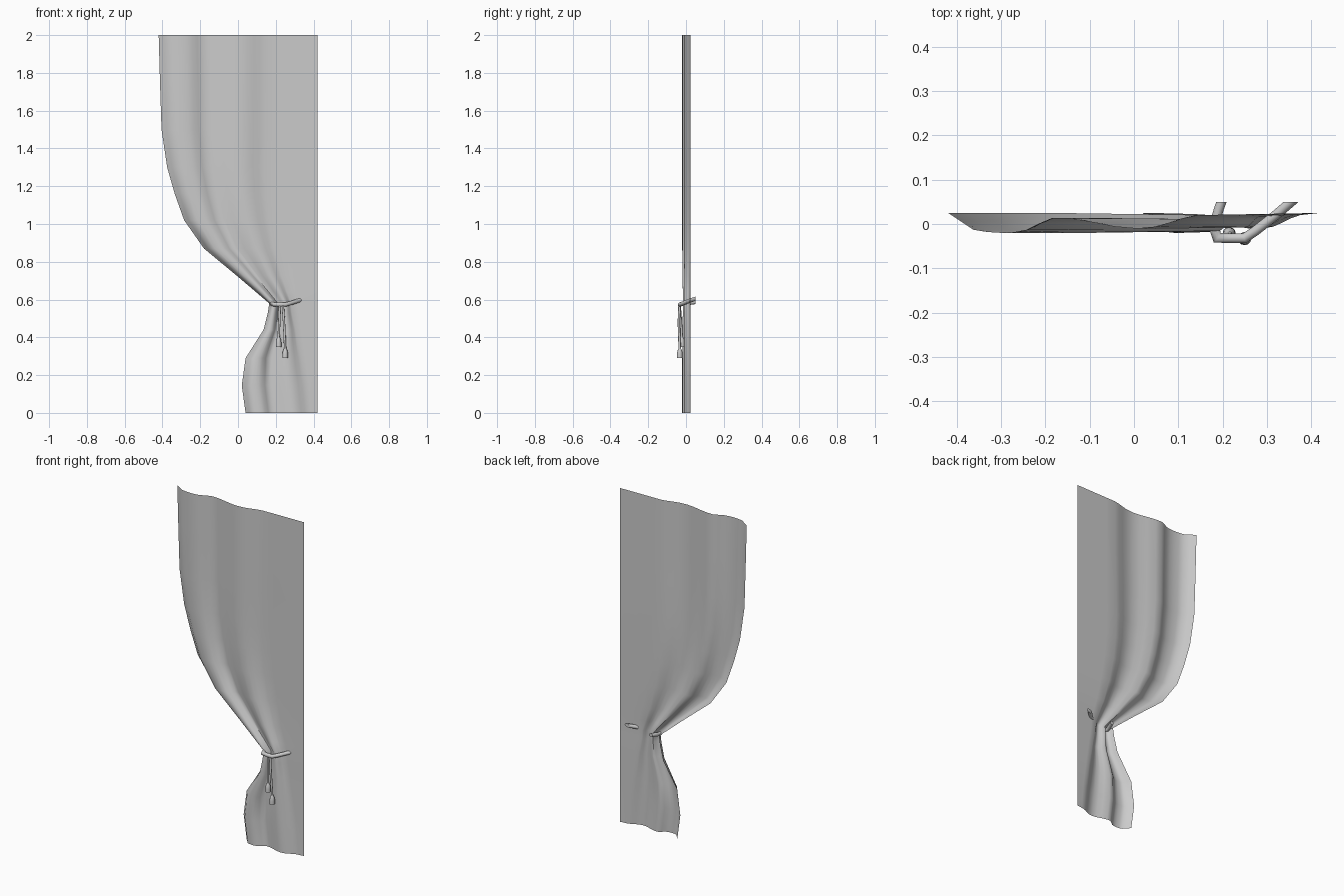
import bpy, bmesh, math
from mathutils import Vector

if "Cube" in bpy.data.objects:
    bpy.data.objects.remove(bpy.data.objects["Cube"])


def finish(name, bm, normals=True):
    me = bpy.data.meshes.new(name)
    if normals:
        bmesh.ops.recalc_face_normals(bm, faces=bm.faces)
    bm.to_mesh(me)
    bm.free()
    ob = bpy.data.objects.new(name, me)
    bpy.context.collection.objects.link(ob)
    bpy.ops.object.select_all(action='DESELECT')
    ob.select_set(True)
    bpy.context.view_layer.objects.active = ob
    bpy.ops.object.shade_smooth_by_angle(angle=math.radians(50))
    return ob


def tube(name, path, radius, sides=12):
    """Round tube with mitred joints and capped ends."""
    pts = [Vector(p) for p in path]
    bm = bmesh.new()
    rings = []
    for i, p in enumerate(pts):
        a = (p - pts[i - 1]).normalized() if i else (pts[1] - p).normalized()
        b = (pts[i + 1] - p).normalized() if i < len(pts) - 1 else a
        t = (a + b).normalized()
        ref = Vector((1, 0, 0)) if abs(t.z) > 0.8 else Vector((0, 0, 1))
        u = t.cross(ref).normalized()
        v = t.cross(u)
        m = 1 / max(0.7, t.dot(a))
        rings.append([bm.verts.new(p + radius * (math.cos(2 * math.pi * k / sides) * u * m
                                                 + math.sin(2 * math.pi * k / sides) * v))
                      for k in range(sides)])
    for r, s in zip(rings, rings[1:]):
        for k in range(sides):
            j = (k + 1) % sides
            bm.faces.new((r[k], r[j], s[j], s[k]))
    bm.faces.new(rings[0])
    bm.faces.new(rings[-1])
    return bm


def lathe(name, profile, x, y, sides=12):
    bm = bmesh.new()
    rings = [[bm.verts.new((x + r * math.cos(2 * math.pi * k / sides),
                            y + r * math.sin(2 * math.pi * k / sides), z))
              for k in range(sides)] for r, z in profile]
    for r, s in zip(rings, rings[1:]):
        for k in range(sides):
            j = (k + 1) % sides
            bm.faces.new((r[k], r[j], s[j], s[k]))
    bm.faces.new(rings[0])
    bm.faces.new(rings[-1])
    return finish(name, bm)


# Curtain rows: height, left edge, right end of the gathered folds, fold depth
rows = [(0, .04, .375, 1), (.145, .02, .36, 1), (.29, .04, .335, 1), (.44, .135, .305, .9),
        (.53, .158, .285, .85), (.58, .165, .28, .8), (.64, .095, .26, .85), (.725, -.005, .23, .9),
        (.87, -.18, .19, 1), (1.02, -.285, .16, 1), (1.16, -.335, .145, 1),
        (1.3, -.375, .14, 1), (1.5, -.405, .145, 1), (1.75, -.413, .15, 1), (2, -.42, .15, 1)]
# Fold cross-section: fraction across the gathered part, depth
folds = [(0, .025), (.05, .006), (.1, -.013), (.155, -.018), (.21, -.02), (.26, -.0185), (.31, -.013),
         (.36, .001), (.41, .013), (.48, .0125), (.58, .003), (.66, -.006), (.74, -.01),
         (.82, -.006), (.88, .003), (.94, .013), (1, .02)]
bm = bmesh.new()
grid = []
for z, xl, xm, d in rows:
    line = [(xl + (xm - xl) * u, y * d) for u, y in folds]
    ye = .02 * d
    line += [(xm + (.42 - xm) * t, ye + (.025 - ye) * t) for t in (.25, .6, 1)]
    grid.append([bm.verts.new((x, y, z)) for x, y in line])
for a, b in zip(grid, grid[1:]):
    for k in range(len(a) - 1):
        bm.faces.new((a[k], a[k + 1], b[k + 1], b[k]))
ob = finish("curtain", bm, normals=False)
bpy.ops.object.shade_smooth()

# Tie-back rope, trimmed flush at the wall plane
bm = tube("tie", [(.207, .075, .59), (.192, .035, .585), (.18, -.006, .578), (.188, -.031, .575),
                  (.215, -.032, .573), (.25, -.032, .573), (.275, -.015, .58),
                  (.32, .02, .594), (.39, .08, .615)], .011)
bmesh.ops.bisect_plane(bm, geom=bm.verts[:] + bm.edges[:] + bm.faces[:],
                       plane_co=(0, .05, 0), plane_no=(0, 1, 0), clear_outer=True)
bmesh.ops.holes_fill(bm, edges=[e for e in bm.edges if e.is_boundary])
finish("tie_back", bm)

# Hanging cords with tassels
for i, (x0, x1, y, z) in enumerate([(.222, .215, -.022, .35), (.237, .25, -.033, .29)]):
    finish(f"cord_{i + 1}", tube("cord", [(x0, -.034, .575), ((x0 + x1) / 2, y - .005, .48),
                                          (x1, y, z + .045)], .0065, 10))
    lathe(f"tassel_{i + 1}", [(.015, z), (.0145, z + .02), (.013, z + .036),
                              (.009, z + .046), (.006, z + .053)], x1, y)
